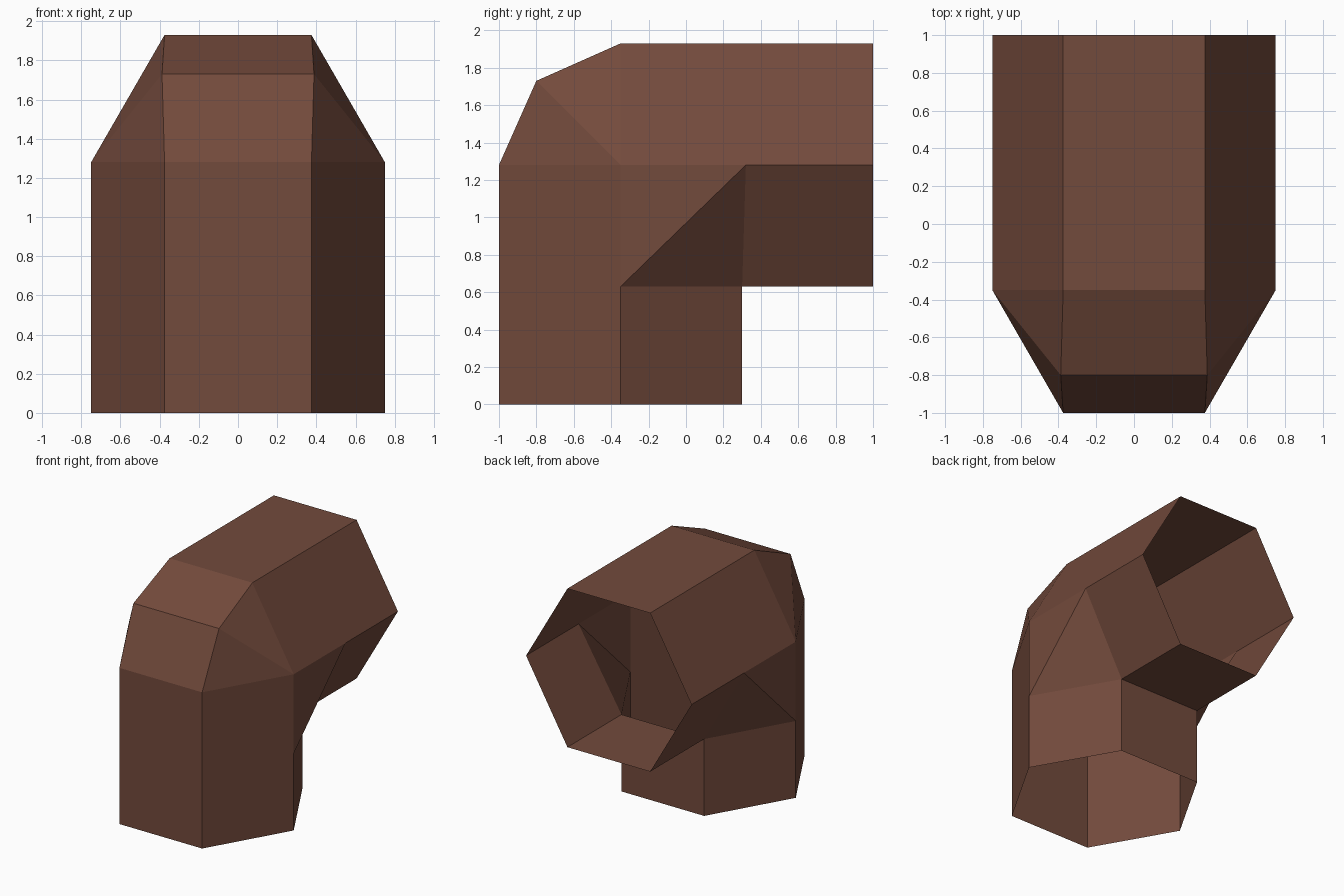
import bpy, bmesh

if "Cube" in bpy.data.objects:
    bpy.data.objects.remove(bpy.data.objects["Cube"])

brown = bpy.data.materials.new("reddish brown")
brown.diffuse_color = (0.171, 0.069, 0.045, 1)
brown.use_nodes = True
brown.node_tree.nodes["Principled BSDF"].inputs["Base Color"].default_value = brown.diffuse_color

# Side-view lines (x, y, z) of the right half of the open hexagonal elbow
outer = [(.375, -1, 0), (.375, -1, 1.28), (.388, -.8, 1.73), (.375, -.35, 1.93), (.375, 1, 1.93)]
side = [(.75, -.35, 0), (.75, -.35, .63), (.75, -.35, 1.28), (.75, .32, 1.28), (.75, 1, 1.28)]
inner = [(.375, .30, 0), (.375, .30, .63), (.375, 1, .63)]

bm = bmesh.new()


def line(points, sign):
    return [bm.verts.new((sign * x, y, z)) for x, y, z in points]


halves = [[line(p, s) for p in (outer, side, inner)] for s in (1, -1)]

# Side walls: straight legs, rounded outer fan, flat cheek and inner mitre
for o, s, i in halves:
    for face in ((o[0], s[0], s[1], s[2], o[1]),
                 (o[1], s[2], o[2]), (o[2], s[2], o[3]),
                 (o[3], s[2], s[3], s[4], o[4]),
                 (s[1], s[3], s[2]),
                 (s[0], i[0], i[1], s[1]),
                 (s[1], i[1], s[3]),
                 (s[3], i[1], i[2], s[4])):
        bm.faces.new(face)

# Bands joining the two halves along the outer bend and the inner corner
for k in (0, 2):
    a, b = halves[0][k], halves[1][k]
    for n in range(len(a) - 1):
        bm.faces.new((a[n], a[n + 1], b[n + 1], b[n]))

bmesh.ops.recalc_face_normals(bm, faces=bm.faces)
# Make sure the shell faces outward: the front band must look towards -y
front = min(bm.faces, key=lambda f: f.calc_center_median().y)
if front.normal.y > 0:
    bmesh.ops.reverse_faces(bm, faces=bm.faces)

mesh = bpy.data.meshes.new("pipe_elbow")
bm.to_mesh(mesh)
bm.free()
mesh.materials.append(brown)
bpy.context.collection.objects.link(bpy.data.objects.new("pipe_elbow", mesh))
